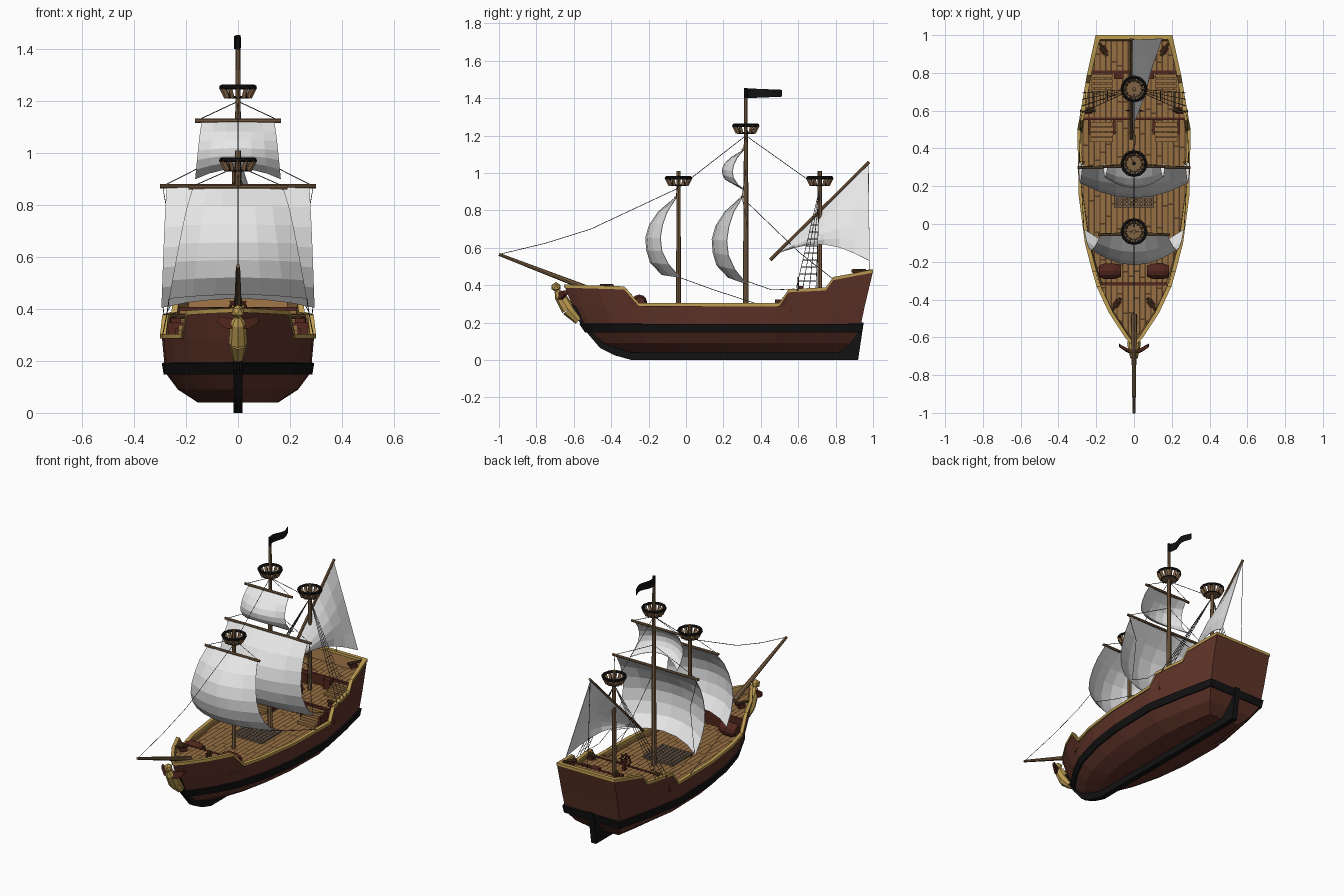
import bpy, bmesh, math, random
from mathutils import Vector as V, Matrix

if "Cube" in bpy.data.objects:
    bpy.data.objects.remove(bpy.data.objects["Cube"])
random.seed(3)
PI, TAU = math.pi, math.tau
def mat(name, *rgb):
    m = bpy.data.materials.new(name)
    m.diffuse_color = (*rgb, 1)
    m.use_nodes = True
    m.node_tree.nodes["Principled BSDF"].inputs["Base Color"].default_value = m.diffuse_color
    return m
HULL, RED = mat("hull_red_brown", .115, .034, .022), mat("dark_red_wood", .085, .02, .013)
GOLD, BLACK = mat("gold_trim", .52, .34, .085), mat("black_paint", .006, .006, .006)
SAIL, SPAR = mat("sail_white", .8, .8, .8), mat("spar_wood", .22, .125, .06)
PLANK, SEAM = mat("deck_plank", .31, .16, .055), mat("deck_seam", .08, .04, .016)
ROPE, GREY = mat("rope_grey", .06, .06, .06), mat("weathered_wood", .14, .1, .07)
def finish(bm, name, *mats, solid=0):
    bmesh.ops.remove_doubles(bm, verts=bm.verts, dist=1e-5)
    bmesh.ops.recalc_face_normals(bm, faces=bm.faces)
    me = bpy.data.meshes.new(name)
    bm.to_mesh(me)
    ob = bpy.data.objects.new(name, me)
    bpy.context.collection.objects.link(ob)
    for m in mats:
        me.materials.append(m)
    if solid:
        s = ob.modifiers.new("thickness", 'SOLIDIFY')
        s.thickness, s.offset = solid, -1
        s.material_offset = s.material_offset_rim = len(mats) - 1
def tube(bm, a, b, r1, r2=None, n=8):
    a, b = V(a), V(b)
    M = Matrix.Translation((a + b) / 2) @ (b - a).to_track_quat('Z', 'Y').to_matrix().to_4x4()
    bmesh.ops.create_cone(bm, cap_ends=True, segments=n, radius1=r1, radius2=r1 if r2 is None else r2,
                          depth=(b - a).length, matrix=M)
def box(bm, c, s, rz=0):
    M = Matrix.Translation(c) @ Matrix.Rotation(rz, 4, 'Z') @ Matrix.Diagonal((*s, 1))
    bmesh.ops.create_cube(bm, size=1, matrix=M)
def hoop(bm, c, r, t, tilt=0):
    R = Matrix.Rotation(tilt, 3, 'X')
    p = [V(c) + R @ V((r * math.cos(k * TAU / 12), r * math.sin(k * TAU / 12), 0)) for k in range(13)]
    for a, b in zip(p, p[1:]):
        tube(bm, a, b, t, n=6)
def loft(name, rows, *mats, wrap=True, close=False, caps=(), solid=0):
    bm = bmesh.new()
    g = [[bm.verts.new(p) for p in r] for r in rows]
    n = len(g[0])
    for a, b in zip(g, g[1:] + (g[:1] if close else [])):
        for i in range(n if wrap else n - 1):
            bm.faces.new((a[i], a[(i + 1) % n], b[(i + 1) % n], b[i]))
    for c in caps:
        bm.faces.new(g[c])
    finish(bm, name, *mats, solid=solid)
def interp(tab, y):
    for (a, p), (b, q) in zip(tab, tab[1:]):
        if y <= b:
            return p + (q - p) * max(0, y - a) / (b - a)
    return tab[-1][1]
# hull: half width and rail height along the length, lofted through level rings
WID = [(-.65, 0), (-.6, .045), (-.47, .13), (-.32, .2), (-.1, .257), (.15, .29), (.5, .297), (.8, .245), (1, .2)]
TOP = [(-.65, .395), (-.33, .385), (-.25, .295), (.5, .295), (.55, .37), (.75, .38), (.79, .435), (1, .475)]
ST = [-.65, -.6, -.53, -.47, -.4, -.33, -.25, -.1, .03, .15, .32, .5, .55, .65, .75, .79, .9, 1]
def ring(z, bow, stern, f, d=0, dz=0):
    right = []
    for y in ST:
        yy = bow + (y + .65) / 1.65 * (stern - bow) + (-d if y == ST[0] else d if y == 1 else 0)
        right.append(V((interp(WID, y) * f + d * (y > ST[0]), yy, (interp(TOP, y) if z is None else z) + dz)))
    return right + [V((-p.x, p.y, p.z)) for p in reversed(right[1:])]
LEV = [(.04, -.32, .82, .52), (.09, -.46, .88, .78), (.15, -.53, .925, .93), (.19, -.56, .935, .955),
       (.285, -.605, .955, .985), (None, -.65, 1, 1)]
loft("hull", [ring(*l) for l in LEV], HULL, PLANK, caps=(0,), solid=.014)
loft("black_band", [ring(.147, -.53, .925, .93, .01), ring(.192, -.56, .935, .955, .01)], BLACK, solid=.02)
RAIL = ((.003, -.008), (.003, .009), (-.02, .009), (-.02, -.008))
loft("gold_rail", [ring(None, -.65, .997, 1, d, z) for d, z in RAIL], GOLD, close=True)
KEEL = [(-.61, .3), (-.585, .23), (-.55, .17), (-.46, .065), (-.38, .025), (-.29, 0), (.92, 0), (.95, .2), (.89, .2),
        (.87, .11), (.82, .05), (-.28, .06), (-.4, .1), (-.48, .16), (-.54, .25)]
loft("keel_and_rudder", [[(x, y, z) for y, z in KEEL] for x in (-.017, .017)], BLACK, caps=(0, 1))
# planked decks clipped to the hull outline, over a dark seam layer
def strip(bm, xa, xb, ya, yb, z, m):
    n = max(1, math.ceil((yb - ya) / .05))
    for k in range(n):
        a, b = ya + (yb - ya) * k / n, ya + (yb - ya) * (k + 1) / n
        wa, wb = (max(0, interp(WID, y) * .99 - .012) for y in (a, b))
        c = [(max(-w, min(w, x)), y, z) for x, y, w in ((xa, a, wa), (xb, a, wa), (xb, b, wb), (xa, b, wb))]
        if c[1][0] - c[0][0] > 1e-4 and c[2][0] - c[3][0] > 1e-4:
            bm.faces.new([bm.verts.new(p) for p in c]).material_index = m
for name, y0, y1, z in (("bow_deck", -.62, -.32, .355), ("main_deck", -.33, .56, .265),
                        ("quarter_deck", .55, .81, .345), ("poop_deck", .8, .97, .405)):
    bm = bmesh.new()
    strip(bm, -1, 1, y0, y1, z - .003, 1)
    for k in range(20):
        x, y = -.3 + .03 * k, y0 - random.random() * .15
        while y < y1:
            if min(y + .182, y1) - max(y, y0) > .01:
                strip(bm, x + .0035, x + .0265, max(y, y0), min(y + .182, y1), z, 0)
            y += .19
    finish(bm, name, PLANK, SEAM)
# bulkheads, stairs, barrels, guns and hatch grating
bm, bs, bb, bc, bg, bh = (bmesh.new() for _ in range(6))
for y, w, za, zb in ((-.318, .35, .26, .357), (.558, .56, .26, .348), (.805, .46, .34, .408)):
    box(bm, (0, y, (za + zb) / 2), (w, .014, zb - za))
for s in (-1, 1):
    box(bm, (s * .08, .79, .375), (.05, .045, .062))
    for x in (.105, .235):
        box(bm, (s * x, .515, .295), (.012, .08, .06))
    for k in range(4):
        box(bs, (s * .17, .445 + .028 * k, .275 + .009 * k), (.12, .024, .018 + .018 * k))
        box(bs, (s * .17, .705 + .026 * k, .352 + .006 * k), (.11, .022, .012 + .012 * k))
    for xa, xb, ra, rb in ((.07, .105, .03, .042), (.105, .155, .042, .042), (.155, .185, .042, .03)):
        tube(bb, (s * xa, -.25, .308), (s * xb, -.25, .308), ra, rb, 12)
    for x, y, z, a in ((.09, -.42, .37, .6), (.24, .6, .345, 1.5), (.16, .92, .45, 2.6)):
        d, c = V((s * math.sin(a), -math.cos(a), 0)), V((s * x, y, z))
        box(bc, c + V((0, 0, .01)), (.035, .04, .022), s * a)
        tube(bg, c - d * .035 + V((0, 0, .026)), c + d * .045 + V((0, 0, .03)), .01, .008)
for k in range(9):
    box(bh, (-.1 + .025 * k, .185, .274), (.013, .19, .012))
    box(bh, (0, .093 + .023 * k, .274), (.21, .012, .012))
finish(bm, "bulkheads", RED)
finish(bs, "stairs", PLANK)
finish(bb, "barrels", RED)
finish(bc, "gun_carriages", RED)
finish(bg, "gun_barrels", SEAM)
finish(bh, "hatch_grating", GREY)
# steering wheel
bm, c = bmesh.new(), V((0, .6, .4))
hoop(bm, c, .032, .005, PI / 2)
for k in range(4):
    d = V((math.cos(k * PI / 4), 0, math.sin(k * PI / 4))) * .045
    tube(bm, c - d, c + d, .003, n=6)
box(bm, (0, .615, .37), (.02, .02, .05))
finish(bm, "steering_wheel", RED)
# masts, yards and bowsprit
bm = bmesh.new()
for a, b, r, q in (((0, -.04, .26), (0, -.04, 1.01), .013, .011), ((0, .32, .26), (0, .32, .95), .015, .013),
                   ((0, .32, .95), (0, .32, 1.4), .012, .009), ((0, .715, .34), (0, .715, 1.01), .013, .011),
                   ((0, -.48, .365), (0, -1, .565), .016, .008), ((-.015, .45, .535), (-.015, .98, 1.06), .009, .008),
                   ((-.19, -.055, .868), (.19, -.055, .868), .008, .008), ((-.3, .3, .873), (.3, .3, .873), .008, .008),
                   ((-.165, .305, 1.125), (.165, .305, 1.125), .008, .008)):
    tube(bm, a, b, r, q)
finish(bm, "masts_and_yards", SPAR)
# lookout baskets and flag
bn, bb = bmesh.new(), bmesh.new()
for y, z in ((-.04, .935), (.32, 1.215), (.715, .935)):
    tube(bn, (0, y, z - .004), (0, y, z + .004), .047, n=12)
    for k in range(12):
        c, s = math.cos(k * TAU / 12), math.sin(k * TAU / 12)
        tube(bn, (.044 * c, y + .044 * s, z), (.065 * c, y + .065 * s, z + .042), .01, n=4)
    hoop(bb, (0, y, z + .04), .064, .009)
    hoop(bb, (0, y, z), .045, .005)
tube(bb, (0, .32, 1.4), (0, .32, 1.455), .009)
finish(bn, "lookout_slats", SPAR)
finish(bb, "lookout_rings", BLACK)
loft("flag", [[(-.012 * math.sin(k * .9), .32 + .024 * k, z + t * k * .001) for k in range(9)]
              for z, t in ((1.4, 1), (1.453, -1))], BLACK, wrap=False, solid=.003)
# square sails: edge and centre bulge profiles over the drop
EDGE = [(0, 0), (.2, .055), (.45, .085), (.75, .07), (1, -.025)]
MID = [(0, .01), (.2, .11), (.4, .158), (.55, .165), (.8, .15), (1, .075)]
def square_sail(name, y, zt, zb, wt, wb, k, arch):
    def point(u, v):
        e, m, c = interp(EDGE, v), interp(MID, v), 1 - u * u
        return (u * (wt + (wb - wt) * v ** .8), y - k * (e + (m - e) * c), zt + (zb - zt) * v + arch * v * v * c)
    loft(name, [[point(i / 3 - 1, j / 6) for i in range(7)] for j in range(7)], SAIL, wrap=False, solid=.003)
square_sail("fore_sail", -.055, .865, .44, .175, .265, 1, .015)
square_sail("main_sail", .3, .87, .405, .275, .295, 1, .035)
square_sail("top_sail", .305, 1.12, .9, .14, .165, .7, .04)
# triangular aft sail
A, B, C = V((-.015, .5, .575)), V((-.015, .975, 1.05)), V((.15, .982, .53))
loft("aft_sail", [[A.lerp(B.lerp(C, j / 5), i / 6) + math.sin(PI * i / 6) * V((.04 * math.sin(PI * j / 5), 0, .0026 * j * j))
                   for i in range(7)] for j in range(6)], SAIL, wrap=False, solid=.003)
# rigging: stays, lifts, sheets and aft shrouds with rungs
bm = bmesh.new()
def rope(*p):
    for a, b in zip(p, p[1:]):
        tube(bm, a, b, .0017, n=4)
rope((0, -1, .565), (0, -.75, .625), (0, -.51, .7), (0, -.04, .92), (0, .32, 1.2), (0, .7, .93))
rope((0, .32, .85), (0, .6, .58), (0, .79, .43))
rope(B, (0, .98, .48))
for s in (-1, 1):
    rope((s * .16, .305, 1.125), (0, .32, 1.2))
    rope((0, .32, 1.02), (s * .29, .3, .873), (s * .26, .33, .7), (s * .29, .33, .42), (s * .285, .46, .375), (s * .28, .58, .38))
    rope((0, -.04, .95), (s * .185, -.055, .868))
    rope((s * .265, -.03, .44), (s * .275, .15, .375), (s * .29, .38, .3))
    feet, head = [V((s * .275, .59 + .035 * k, .385)) for k in range(4)], V((0, .715, .92))
    for f in feet:
        rope(f, head)
    for k in range(1, 10):
        rope(*[f.lerp(head, k * .07) for f in feet])
finish(bm, "rigging", ROPE)
# figurehead with wings
bm = bmesh.new()
for a, b, r, q in (((0, -.575, .21), (0, -.63, .27), .022, .036), ((0, -.63, .27), (0, -.675, .345), .036, .03),
                   ((0, -.675, .345), (0, -.69, .37), .03, .014)):
    tube(bm, a, b, r, q)
bmesh.ops.create_icosphere(bm, subdivisions=1, radius=.027, matrix=Matrix.Translation((0, -.695, .39)))
finish(bm, "figurehead", GOLD)
WING = [(.015, -.69, .325), (.045, -.675, .325), (.08, -.65, .35), (.075, -.655, .372), (.015, -.685, .36)]
for s, side in ((-1, "left"), (1, "right")):
    loft(side + "_wing", [[(s * x, y + d, z) for x, y, z in WING] for d in (0, .018)], RED, caps=(0, 1))
